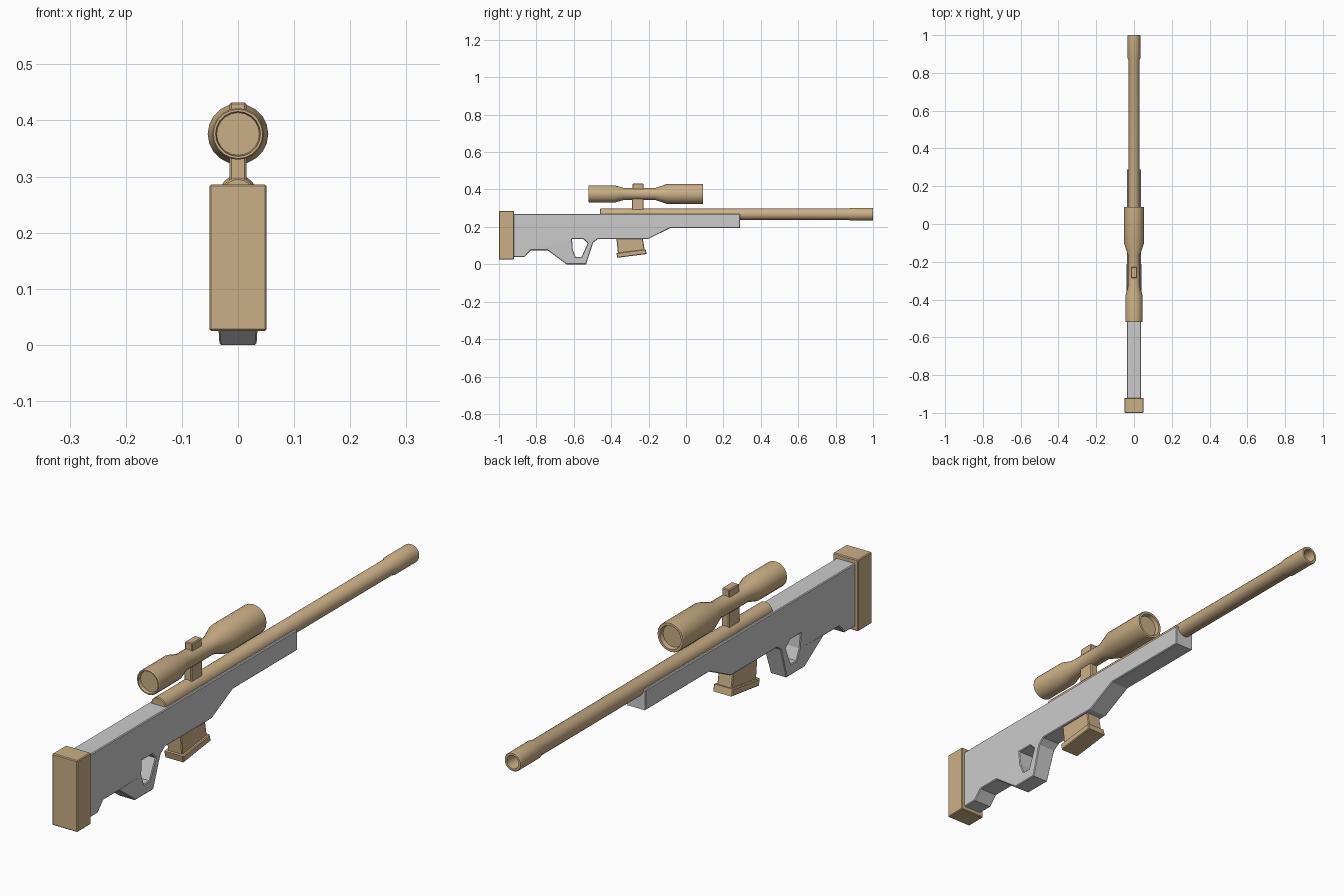
import bpy, bmesh, math
from mathutils import Matrix, Vector

if "Cube" in bpy.data.objects:
    bpy.data.objects.remove(bpy.data.objects["Cube"])

brown = bpy.data.materials.new("brown")
brown.diffuse_color = (0.6, 0.43, 0.24, 1)
brown.use_nodes = True
brown.node_tree.nodes["Principled BSDF"].inputs["Base Color"].default_value = brown.diffuse_color


def add(name, mesh, mat=None, smooth=False):
    ob = bpy.data.objects.new(name, mesh)
    bpy.context.collection.objects.link(ob)
    if mat:
        mesh.materials.clear()
        mesh.materials.append(mat)
    if smooth:
        bpy.ops.object.select_all(action='DESELECT')
        ob.select_set(True)
        bpy.context.view_layer.objects.active = ob
        bpy.ops.object.shade_smooth_by_angle(angle=math.radians(30))
    return ob


# Side profile(s) in (y, z), extruded across x with a small chamfer; extra loops are holes
def plate(name, loops, half, bevel, mat=None):
    cu = bpy.data.curves.new(name, 'CURVE')
    cu.dimensions, cu.fill_mode = '2D', 'BOTH'
    cu.extrude, cu.bevel_depth = half - bevel, bevel
    cu.offset, cu.bevel_resolution = -bevel, 0
    for pts in loops:
        sp = cu.splines.new('POLY')
        sp.points.add(len(pts) - 1)
        for p, (y, z) in zip(sp.points, pts):
            p.co = (y, z, 0, 1)
        sp.use_cyclic_u = True
    tmp = bpy.data.objects.new(name + "_curve", cu)
    bpy.context.collection.objects.link(tmp)
    dg = bpy.context.evaluated_depsgraph_get()
    me = bpy.data.meshes.new_from_object(tmp.evaluated_get(dg))
    bpy.data.objects.remove(tmp)
    bm = bmesh.new()
    bm.from_mesh(me)
    for v in bm.verts:
        v.co = Vector((v.co.z, v.co.x, v.co.y))
    bmesh.ops.remove_doubles(bm, verts=bm.verts, dist=1e-5)
    bmesh.ops.recalc_face_normals(bm, faces=bm.faces)
    for f in bm.faces:
        f.smooth = False
    bm.to_mesh(me)
    bm.free()
    return add(name, me, mat)


# Round part turned about a y-parallel axis at height zc, profile in (y, radius)
def lathe(name, prof, zc, sides, mat):
    bm = bmesh.new()
    vs = [bm.verts.new((r, y, 0)) for y, r in prof]
    es = [bm.edges.new(p) for p in zip(vs, vs[1:])]
    bmesh.ops.spin(bm, geom=vs + es, cent=(0, 0, 0), axis=(0, 1, 0),
                   angle=math.tau, steps=sides, use_duplicate=False)
    bmesh.ops.remove_doubles(bm, verts=bm.verts, dist=1e-5)
    bmesh.ops.translate(bm, verts=bm.verts, vec=(0, 0, zc))
    bmesh.ops.recalc_face_normals(bm, faces=bm.faces)
    me = bpy.data.meshes.new(name)
    bm.to_mesh(me)
    bm.free()
    return add(name, me, mat, smooth=True)


def box(name, lo, hi, bevel, mat):
    lo, hi = Vector(lo), Vector(hi)
    bm = bmesh.new()
    bmesh.ops.create_cube(bm, size=1, matrix=Matrix.Translation((lo + hi) / 2)
                          @ Matrix.Diagonal((*(hi - lo), 1)))
    bmesh.ops.bevel(bm, geom=bm.edges[:], offset=bevel, segments=1, affect='EDGES')
    me = bpy.data.meshes.new(name)
    bm.to_mesh(me)
    bm.free()
    return add(name, me, mat)


# Stock with grip and trigger opening
stock = plate("stock", [
    [(-0.93, 0.27), (-0.93, 0.04), (-0.863, 0.04), (-0.83, 0.075), (-0.74, 0.075),
     (-0.639, 0), (-0.534, 0), (-0.497, 0.115), (-0.473, 0.134), (-0.205, 0.134),
     (-0.082, 0.195), (0.288, 0.195), (0.288, 0.27)],
    [(-0.609, 0.134), (-0.548, 0.134), (-0.526, 0.112), (-0.558, 0.04),
     (-0.59, 0.04), (-0.606, 0.08)]], 0.038, 0.003)
# Narrow the grip and guard towards the bottom
for v in stock.data.vertices:
    if -0.7 < v.co.y < -0.49 and v.co.z < 0.13:
        v.co.x *= 0.87 + 0.1 * v.co.z / 0.13

# Butt pad
box("butt_pad", (-0.051, -1, 0.025), (0.051, -0.92, 0.286), 0.003, brown)

# Barrel with hollow muzzle
lathe("barrel", [(-0.46, 0), (-0.46, 0.027), (-0.457, 0.03), (0.869, 0.03), (0.879, 0.034),
                 (0.997, 0.034), (1, 0.032), (1, 0.024), (0.94, 0.022), (0.94, 0)],
      0.268, 24, brown)

# Scope with recessed lenses
lathe("scope", [(-0.508, 0), (-0.508, 0.038), (-0.52, 0.04), (-0.52, 0.044), (-0.517, 0.046),
                (-0.38, 0.046), (-0.333, 0.032), (-0.165, 0.032), (-0.1, 0.054),
                (0.087, 0.054), (0.09, 0.052), (0.09, 0.043), (0.075, 0.04), (0.075, 0)],
      0.376, 20, brown)

# Scope mount post and top knob
box("scope_mount", (-0.015, -0.29, 0.28), (0.015, -0.226, 0.37), 0.003, brown)
box("scope_knob", (-0.015, -0.286, 0.38), (0.015, -0.228, 0.432), 0.003, brown)

# Magazine body and its wider base
plate("magazine", [[(-0.374, 0.16), (-0.363, 0.05), (-0.219, 0.065), (-0.235, 0.16)]],
      0.03, 0.003, brown)
plate("magazine_base", [[(-0.373, 0.06), (-0.367, 0.035), (-0.21, 0.055), (-0.216, 0.08)]],
      0.039, 0.003, brown)
